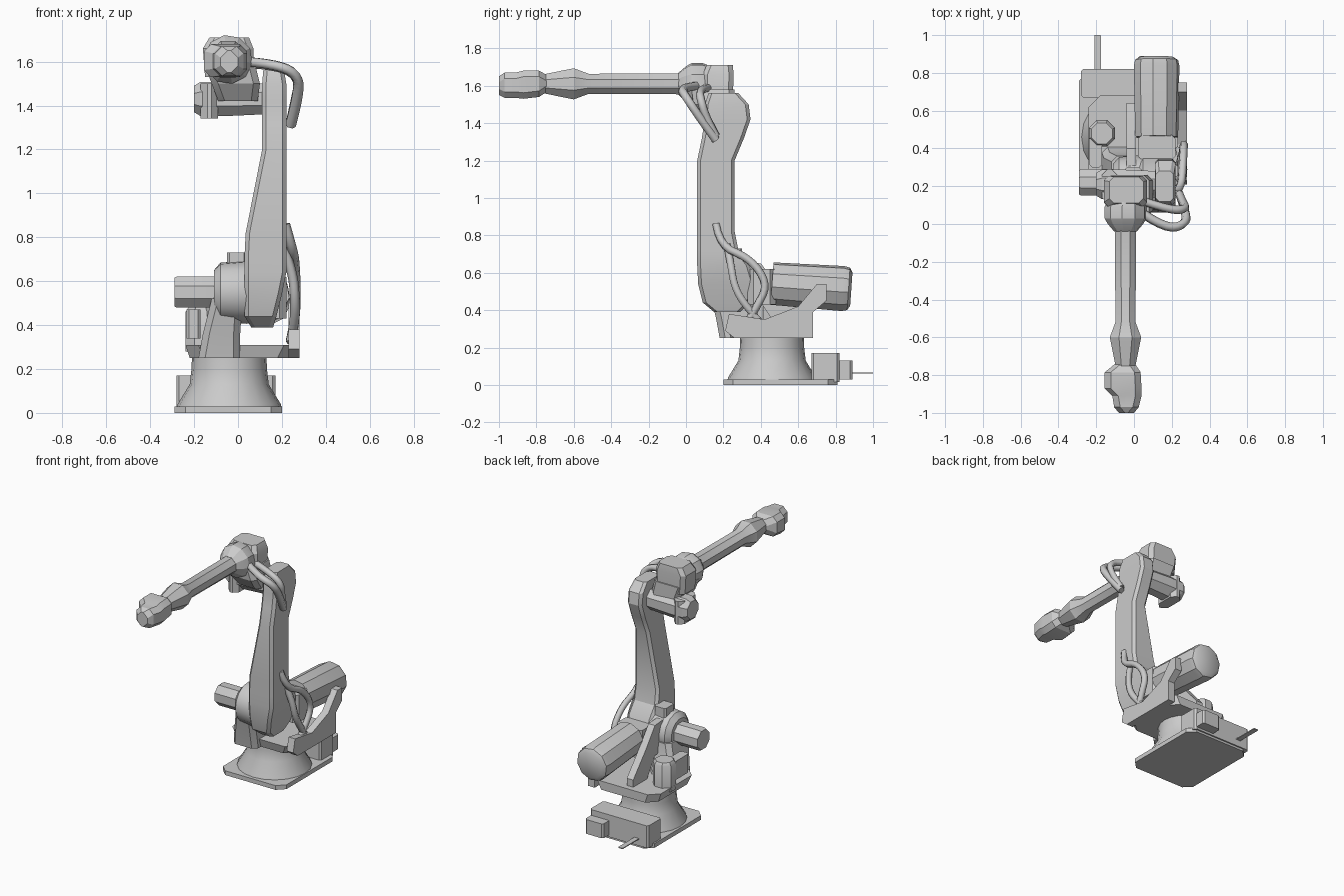
import bpy, bmesh, math
from mathutils import Vector


def finish(name, bm, smooth=30):
    bmesh.ops.recalc_face_normals(bm, faces=bm.faces)
    me = bpy.data.meshes.new(name)
    bm.to_mesh(me)
    bm.free()
    ob = bpy.data.objects.new(name, me)
    bpy.context.collection.objects.link(ob)
    bpy.ops.object.select_all(action='DESELECT')
    bpy.context.view_layer.objects.active = ob
    ob.select_set(True)
    bpy.ops.object.shade_smooth_by_angle(angle=math.radians(smooth))
    return ob


def skin(name, rings, smooth=30):
    """Bridge equal-length rings of points and cap both ends."""
    bm = bmesh.new()
    vs = [[bm.verts.new(p) for p in r] for r in rings]
    n = len(vs[0])
    for a, b in zip(vs, vs[1:]):
        for i in range(n):
            j = (i + 1) % n
            bm.faces.new((a[i], a[j], b[j], b[i]))
    bm.faces.new(vs[0][::-1])
    bm.faces.new(vs[-1])
    return finish(name, bm, smooth)


def lathe(name, origin, axis, prof, n=12, smooth=35):
    """Profile of (distance along axis, radius)."""
    o, d = Vector(origin), Vector(axis).normalized()
    u = d.orthogonal().normalized()
    w = d.cross(u)
    ang = [2 * math.pi * (i + 0.5) / n for i in range(n)]
    return skin(name, [[o + d * t + (u * math.cos(a) + w * math.sin(a)) * r for a in ang]
                       for t, r in prof], smooth)


def side_plate(name, pts, x0, x1):
    """(y, z) outline extruded along x."""
    return skin(name, [[(x, y, z) for y, z in pts] for x in (x0, x1)], 20)


def chamfered(a0, a1, b0, b1, c):
    return [(a0 + c, b0), (a1 - c, b0), (a1, b0 + c), (a1, b1 - c),
            (a1 - c, b1), (a0 + c, b1), (a0, b1 - c), (a0, b0 + c)]


def loft(name, sections, c=0.02, smooth=25):
    """Chamfered rectangles (z, x0, x1, y0, y1) stacked along z."""
    return skin(name, [[(x, y, s[0]) for x, y in chamfered(*s[1:], c)] for s in sections], smooth)


def loft_y(name, sections, c=0.02, smooth=25):
    """Chamfered rectangles (y, x0, x1, z0, z1) stacked along y."""
    return skin(name, [[(x, s[0], z) for x, z in chamfered(*s[1:], c)] for s in sections], smooth)


def block(name, x, y, z, c=0.012):
    return loft(name, [(z[0], *x, *y), (z[1], *x, *y)], c)


def cable(name, pts, r):
    cu = bpy.data.curves.new(name, 'CURVE')
    cu.dimensions = '3D'
    cu.bevel_depth, cu.bevel_resolution, cu.resolution_u = r, 1, 4
    cu.use_fill_caps = True
    sp = cu.splines.new('NURBS')
    sp.points.add(len(pts) - 1)
    for p, q in zip(sp.points, pts):
        p.co = (*q, 1)
    sp.use_endpoint_u = True
    sp.order_u = 3
    ob = bpy.data.objects.new(name, cu)
    bpy.context.collection.objects.link(ob)


# Base: floor plate, flared pedestal, rear connector boxes
block("floor_plate", (-0.29, 0.20), (0.20, 0.81), (0, 0.03), 0.05)
lathe("pedestal", (-0.04, 0.46, 0), (0, 0, 1),
      [(0.02, 0.24), (0.04, 0.235), (0.13, 0.18), (0.20, 0.172), (0.25, 0.17)], 20)
block("rear_box", (-0.28, 0.17), (0.67, 0.82), (0.015, 0.17))
block("rear_connector", (0.02, 0.16), (0.81, 0.89), (0.03, 0.13))
block("cable_prong", (-0.21, -0.175), (0.80, 1.0), (0.06, 0.066), 0.002)

# Turret: deck, side wall, struts holding the shoulder
loft("turret_deck", [(0.25, -0.22, 0.24, 0.24, 0.68), (0.31, -0.24, 0.27, 0.22, 0.68)], 0.06)
side_plate("side_wall", [(0.21, 0.29), (0.26, 0.25), (0.68, 0.25), (0.68, 0.39), (0.75, 0.45),
                         (0.75, 0.54), (0.70, 0.54), (0.60, 0.42), (0.42, 0.35), (0.23, 0.38)],
           0.23, 0.28)
side_plate("inner_strut", [(0.25, 0.66), (0.40, 0.65), (0.50, 0.52), (0.64, 0.36), (0.64, 0.29),
                           (0.50, 0.29), (0.40, 0.44), (0.25, 0.45)], -0.04, 0.01)
loft("shoulder_post", [(0.25, -0.18, 0.01, 0.18, 0.44), (0.36, -0.16, 0.01, 0.16, 0.38),
                       (0.52, -0.12, 0.02, 0.12, 0.36)], 0.03)
lathe("turret_motor", (-0.17, 0.48, 0.28), (0, 0, 1), [(0, 0.075), (0.18, 0.075), (0.20, 0.06)], 8)
block("turret_side_box", (-0.235, -0.17), (0.30, 0.46), (0.34, 0.47))

# Shoulder: housing, side motor, top box, large rear motor
lathe("shoulder_housing", (-0.11, 0.22, 0.55), (1, 0, 0),
      [(0, 0.10), (0.03, 0.135), (0.15, 0.145), (0.17, 0.14)], 14)
lathe("shoulder_motor", (-0.29, 0.22, 0.55), (1, 0, 0), [(0, 0.07), (0.01, 0.076), (0.19, 0.076)], 8)
block("shoulder_top_box", (-0.05, 0.04), (0.20, 0.30), (0.62, 0.73))
lathe("rear_motor", (0.12, 0.46, 0.542), (0, 1, -0.07),
      [(0, 0.115), (0.38, 0.122), (0.41, 0.115), (0.425, 0.09)], 10)
block("motor_mount", (0.02, 0.22), (0.33, 0.48), (0.43, 0.62), 0.03)

# Lower arm, wide at the shoulder and slim toward the elbow
loft("lower_arm", [(0.39, 0.06, 0.16, 0.15, 0.29), (0.44, 0.03, 0.175, 0.09, 0.34),
                   (0.54, 0.03, 0.20, 0.065, 0.37), (0.64, 0.03, 0.22, 0.06, 0.34),
                   (0.72, 0.03, 0.22, 0.06, 0.28), (0.82, 0.035, 0.22, 0.06, 0.26),
                   (1.20, 0.11, 0.22, 0.06, 0.26), (1.32, 0.11, 0.22, 0.085, 0.31),
                   (1.42, 0.11, 0.22, 0.10, 0.345), (1.50, 0.11, 0.22, 0.10, 0.335),
                   (1.56, 0.115, 0.21, 0.12, 0.28)], 0.018)

# Elbow: cross motor, connecting body, head
lathe("elbow_motor", (-0.20, 0.21, 1.43), (1, 0, 0),
      [(0, 0.065), (0.03, 0.085), (0.13, 0.085), (0.33, 0.075)], 8, 25)
block("elbow_motor_flange", (-0.17, -0.09), (0.11, 0.29), (1.34, 1.50), 0.03)
loft("elbow_body", [(1.42, -0.09, 0.09, 0.10, 0.26), (1.50, -0.12, 0.10, 0.04, 0.26),
                    (1.58, -0.15, 0.08, 0.03, 0.26)], 0.03)
loft("head_block", [(1.53, -0.15, 0.07, 0.09, 0.25), (1.66, -0.16, 0.07, 0.09, 0.255),
                    (1.71, -0.13, 0.05, 0.11, 0.25)], 0.025)
lathe("head_hub", (-0.045, -0.04, 1.61), (0, 1, 0),
      [(0, 0.06), (0.04, 0.095), (0.07, 0.112), (0.13, 0.112), (0.16, 0.10)], 10, 25)

# Forearm tube with flared collar
lathe("forearm", (-0.045, 0.02, 1.61), (0, -1, 0),
      [(0, 0.065), (0.08, 0.06), (0.54, 0.058), (0.62, 0.09), (0.69, 0.075), (0.78, 0.055)], 8, 25)

# Wrist: swollen knuckle tapering to the tool flange
loft_y("wrist", [(-0.74, -0.10, 0.005, 1.57, 1.655), (-0.785, -0.155, 0.035, 1.54, 1.68),
                 (-0.87, -0.155, 0.04, 1.53, 1.68), (-0.91, -0.115, 0.04, 1.535, 1.67),
                 (-0.97, -0.105, 0.025, 1.535, 1.67), (-1.0, -0.08, 0.0, 1.55, 1.65)], 0.032)

# Cables at elbow and shoulder
cable("elbow_cable", [(0.04, 0.06, 1.60), (0.17, -0.03, 1.59), (0.28, 0.0, 1.54),
                      (0.27, 0.08, 1.42), (0.24, 0.16, 1.31)], 0.024)
cable("elbow_cable_rear", [(0.05, 0.12, 1.59), (0.20, 0.07, 1.58), (0.28, 0.08, 1.52),
                           (0.26, 0.11, 1.42), (0.24, 0.16, 1.33)], 0.022)
cable("shoulder_cable_outer", [(0.215, 0.16, 0.86), (0.25, 0.18, 0.74), (0.26, 0.34, 0.68),
                               (0.265, 0.44, 0.54), (0.26, 0.38, 0.42), (0.24, 0.32, 0.32)], 0.022)
cable("shoulder_cable_inner", [(0.21, 0.22, 0.75), (0.25, 0.24, 0.64), (0.26, 0.26, 0.52),
                               (0.26, 0.32, 0.42), (0.24, 0.40, 0.33)], 0.022)
